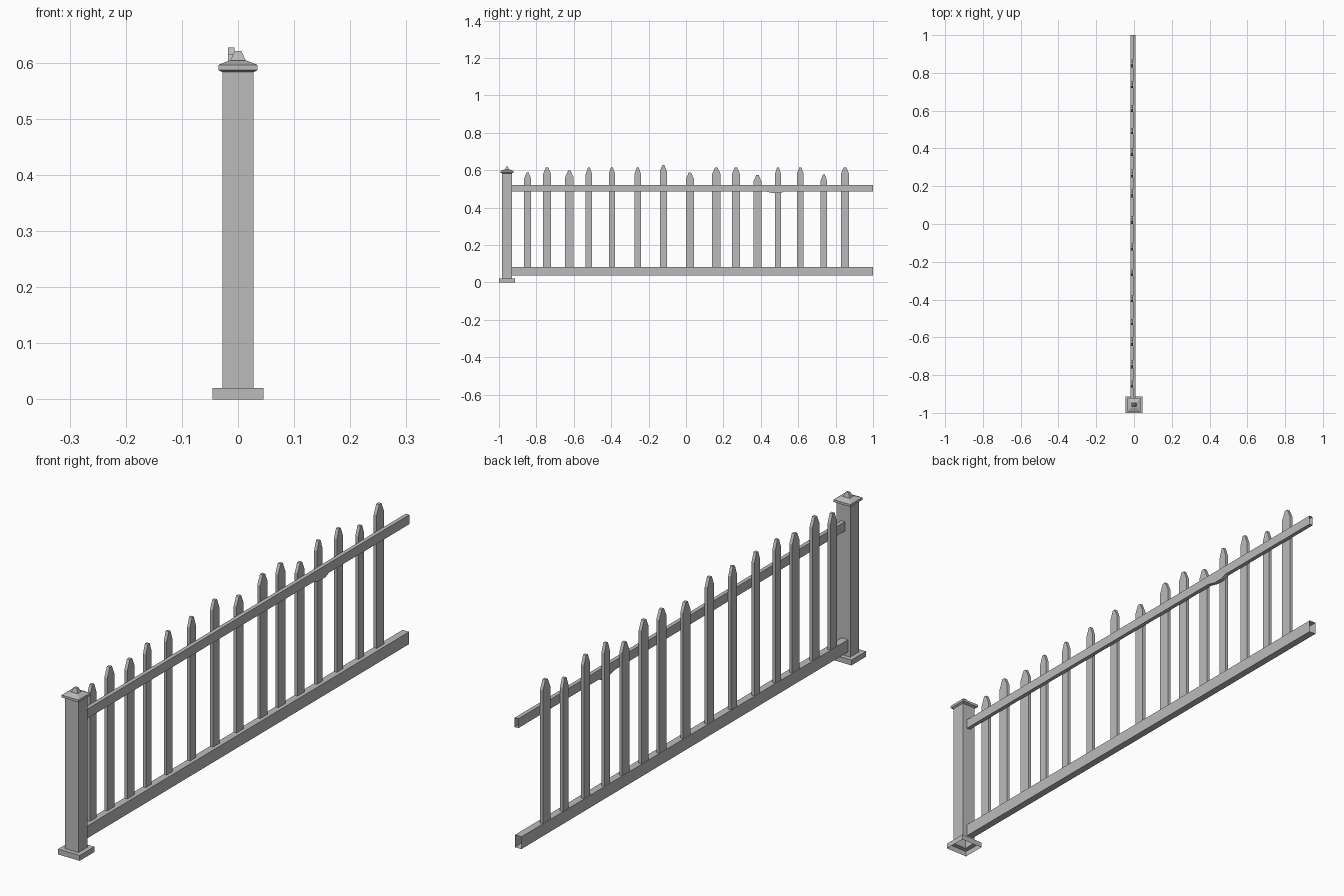
import bpy
import bmesh

cube = bpy.data.objects.get("Cube")
if cube:
    bpy.data.objects.remove(cube, do_unlink=True)

grey = bpy.data.materials.new("painted_grey")
grey.use_nodes = True
colour = (0.5, 0.5, 0.5, 1)
grey.diffuse_color = colour
grey.node_tree.nodes["Principled BSDF"].inputs["Base Color"].default_value = colour


def loft(name, rings, cap_start=True, cap_end=True):
    """Join matching rings of points into one flat-shaded part."""
    bm = bmesh.new()
    loops = [[bm.verts.new(p) for p in ring] for ring in rings]
    for a, b in zip(loops, loops[1:]):
        for i in range(len(a)):
            j = (i + 1) % len(a)
            bm.faces.new((a[i], a[j], b[j], b[i]))
    if cap_start:
        bm.faces.new(loops[0][::-1])
    if cap_end:
        bm.faces.new(loops[-1])
    bmesh.ops.recalc_face_normals(bm, faces=bm.faces)
    mesh = bpy.data.meshes.new(name)
    bm.to_mesh(mesh)
    bm.free()
    mesh.materials.append(grey)
    obj = bpy.data.objects.new(name, mesh)
    bpy.context.collection.objects.link(obj)
    return obj


POST_Y = -0.957


def level(hx, hy, z):
    """Horizontal rectangle centred on the post."""
    return [(sx * hx, POST_Y + sy * hy, z)
            for sx, sy in ((-1, -1), (1, -1), (1, 1), (-1, 1))]


def section(y, x0, x1, z0, z1):
    """Upright rectangle across a rail."""
    return [(x0, y, z0), (x1, y, z0), (x1, y, z1), (x0, y, z1)]


# Post: hollow foot, shaft, cap and finial
loft("post_foot", [level(0.045, 0.043, 0), level(0.045, 0.043, 0.02),
                   level(0.028, 0.026, 0.02)], False, False)
loft("post_shaft", [level(0.028, 0.026, 0.02), level(0.028, 0.026, 0.584)], False, False)
loft("post_cap", [level(0.028, 0.026, 0.583), level(0.035, 0.035, 0.587),
                  level(0.035, 0.035, 0.596), level(0.015, 0.015, 0.604)])
loft("post_finial", [level(0.014, 0.01, 0.603), level(0.006, 0.005, 0.621)])

# Rails: open at the far end; the upper one sags briefly along its underside
loft("bottom_rail", [section(y, -0.019, 0.008, 0.037, 0.083)
                     for y in (-0.935, 1)], True, False)
sag = [(-0.935, 0.486), (0.43, 0.486), (0.465, 0.477),
       (0.505, 0.477), (0.525, 0.486), (1, 0.486)]
loft("top_rail", [section(y, -0.006, 0.009, z, 0.521) for y, z in sag], True, False)

# Pickets: centre, half width and tip height of each
pickets = [(-0.847, 0.019, 0.588), (-0.743, 0.021, 0.615), (-0.624, 0.022, 0.598),
           (-0.519, 0.017, 0.615), (-0.396, 0.017, 0.615), (-0.258, 0.017, 0.615),
           (-0.121, 0.019, 0.627), (0.021, 0.021, 0.588), (0.162, 0.022, 0.615),
           (0.267, 0.021, 0.615), (0.382, 0.021, 0.575), (0.492, 0.016, 0.615),
           (0.611, 0.018, 0.615), (0.737, 0.017, 0.577), (0.85, 0.022, 0.615)]
for n, (y, w, tip) in enumerate(pickets, 1):
    outline = [(-w, 0.081), (w, 0.081), (w, tip - 0.034), (w * 0.3, tip),
               (-w * 0.3, tip), (-w, tip - 0.034)]
    loft(f"picket_{n}", [[(x, y + dy, z) for dy, z in outline]
                         for x in (-0.018, -0.006)])
